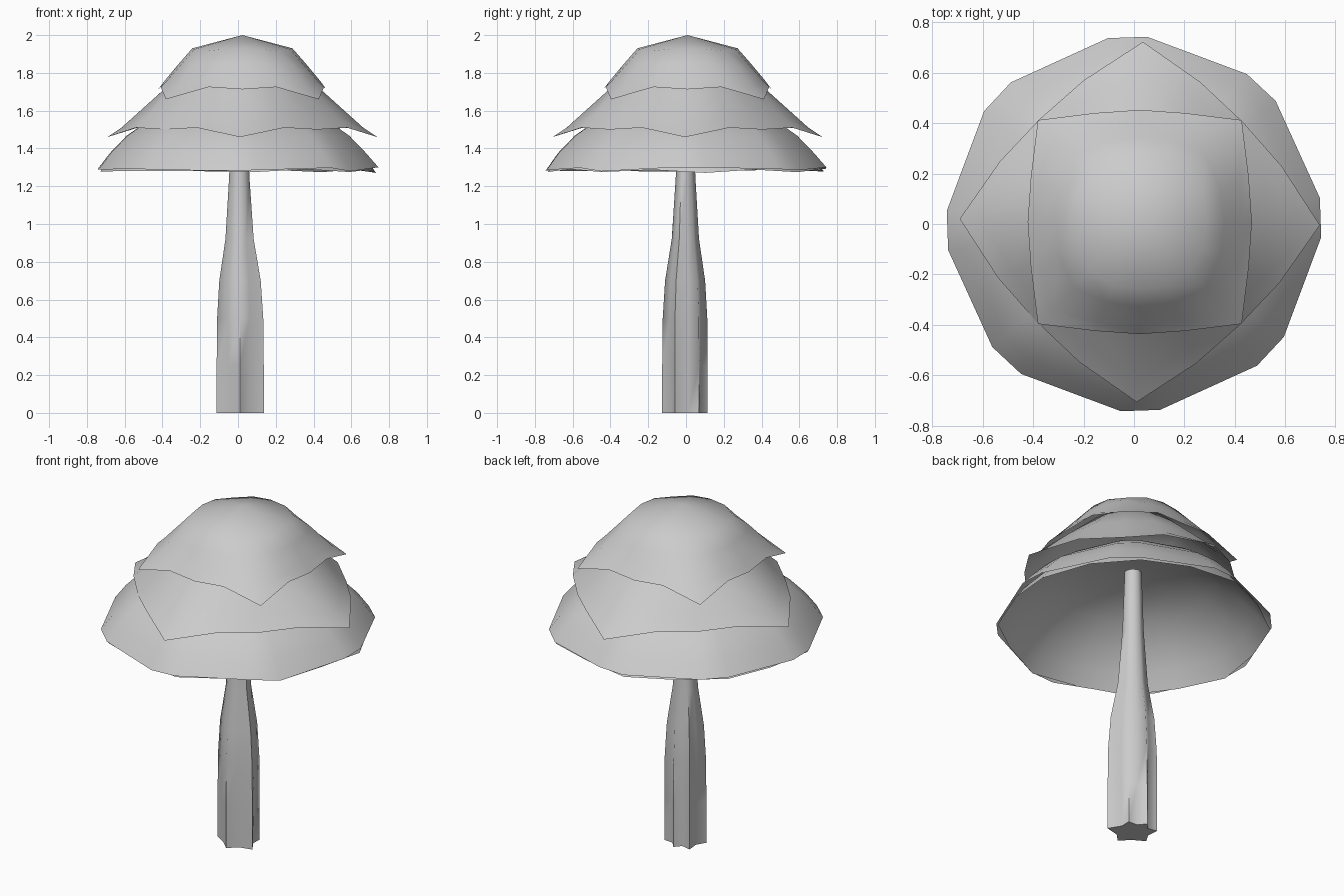
import bpy, bmesh, random
from math import sin, cos, radians

random.seed(4)
cube = bpy.data.objects.get("Cube")
if cube:
    bpy.data.objects.remove(cube, do_unlink=True)

grey = bpy.data.materials.new("plain_grey")
grey.use_nodes = True
tone = (0.6, 0.6, 0.6, 1)
grey.diffuse_color = tone
grey.node_tree.nodes["Principled BSDF"].inputs["Base Color"].default_value = tone


def finish(name, bm, angle):
    bmesh.ops.recalc_face_normals(bm, faces=bm.faces)
    mesh = bpy.data.meshes.new(name)
    bm.to_mesh(mesh)
    bm.free()
    mesh.materials.append(grey)
    obj = bpy.data.objects.new(name, mesh)
    bpy.context.collection.objects.link(obj)
    bpy.ops.object.select_all(action='DESELECT')
    obj.select_set(True)
    bpy.context.view_layer.objects.active = obj
    bpy.ops.object.shade_smooth_by_angle(angle=radians(angle))


def dome(name, centre, columns, angles, ragged=0.0):
    """Open shell: (r, z) columns, repeated in turn at the given angles."""
    bm = bmesh.new()
    cx, cy, apex = centre
    top = bm.verts.new(centre)
    rows = []
    for i, degrees in enumerate(angles):
        a = radians(degrees)
        row = [bm.verts.new((cx + r * cos(a), cy + r * sin(a), z))
               for r, z in columns[i % len(columns)]]
        row[-1].co.z += random.uniform(-ragged, ragged)
        rows.append(row)
    for a, b in zip(rows, rows[1:] + rows[:1]):
        bm.faces.new((top, a[0], b[0]))
        for j in range(len(a) - 1):
            bm.faces.new((a[j], a[j + 1], b[j + 1], b[j]))
    finish(name, bm, 70)


def spread(turn, step):
    return [turn + step * i for i in range(round(360 / step))]


# Top cap: squarish shell with drooping corners
cap_corner = [(0.28, 1.915), (0.37, 1.845), (0.495, 1.715), (0.572, 1.66)]
cap_between = [(0.275, 1.925), (0.345, 1.85), (0.43, 1.76), (0.468, 1.725)]
cap_side = [(0.265, 1.93), (0.335, 1.85), (0.41, 1.76), (0.445, 1.713)]
dome("top_canopy", (0.023, 0.008, 2.0),
     [cap_corner, cap_between, cap_side, cap_between], spread(45, 22.5))

# Middle layer: larger shell turned so its tips lie near the axes
mid_tip = [(0.25, 1.86), (0.44, 1.69), (0.64, 1.51), (0.715, 1.46)]
mid_between = [(0.25, 1.86), (0.42, 1.70), (0.54, 1.57), (0.605, 1.51)]
mid_side = [(0.25, 1.86), (0.40, 1.70), (0.50, 1.58), (0.57, 1.50)]
dome("middle_canopy", (0.023, 0.008, 1.91),
     [mid_tip, mid_between, mid_side, mid_between], spread(-1, 22.5))

# Bottom layer: rounded shell whose rim alternates short and long edges
low_rim = [(0.28, 1.63), (0.45, 1.565), (0.59, 1.468), (0.68, 1.375), (0.745, 1.29)]
rim_angles = [a + d for a in spread(2, 45) for d in (-6, 6)]
dome("bottom_canopy", (0, 0, 1.66), [low_rim], rim_angles, ragged=0.012)

# Second shell just beneath it, with small flaps peeking out below the rim
lining_tip = [(r * 0.99, z - 0.012) for r, z in low_rim]
lining_edge = [(r * 0.955, z - 0.004) for r, z in low_rim]
dome("bottom_canopy_lining", (0, 0, 1.645), [lining_tip, lining_edge],
     spread(8, 22.5), ragged=0.008)

# Fluted trunk: six uneven root ridges (angle, radius) fading into a thin neck
ridges = [(37, 0.115), (90, 0.115), (135, 0.128), (195, 0.12), (273, 0.126), (336, 0.146)]
outline = []
for i, (angle, radius) in enumerate(ridges):
    next_angle, next_radius = ridges[(i + 1) % len(ridges)]
    gap = (next_angle - angle) % 360
    outline += [(angle, radius, False), (angle + gap / 2, (radius + next_radius) / 2, True)]

# Height, overall scale and how deep the grooves run
sections = [(0, 1, 0.7), (0.25, 1, 0.74), (0.5, 0.98, 0.78), (0.7, 0.88, 0.81),
            (0.92, 0.6, 0.85), (1.25, 0.43, 0.9), (1.62, 0.34, 0.92)]
bm = bmesh.new()
rings = []
for z, scale, groove in sections:
    ring = []
    for angle, radius, valley in outline:
        r = radius * scale * (groove if valley else 1)
        ring.append(bm.verts.new((0.003 + r * cos(radians(angle)), r * sin(radians(angle)), z)))
    rings.append(ring)
for low, high in zip(rings, rings[1:]):
    for i in range(len(low)):
        k = (i + 1) % len(low)
        bm.faces.new((low[i], low[k], high[k], high[i]))
bm.faces.new(rings[0])
bm.faces.new(rings[-1])
finish("trunk", bm, 75)
